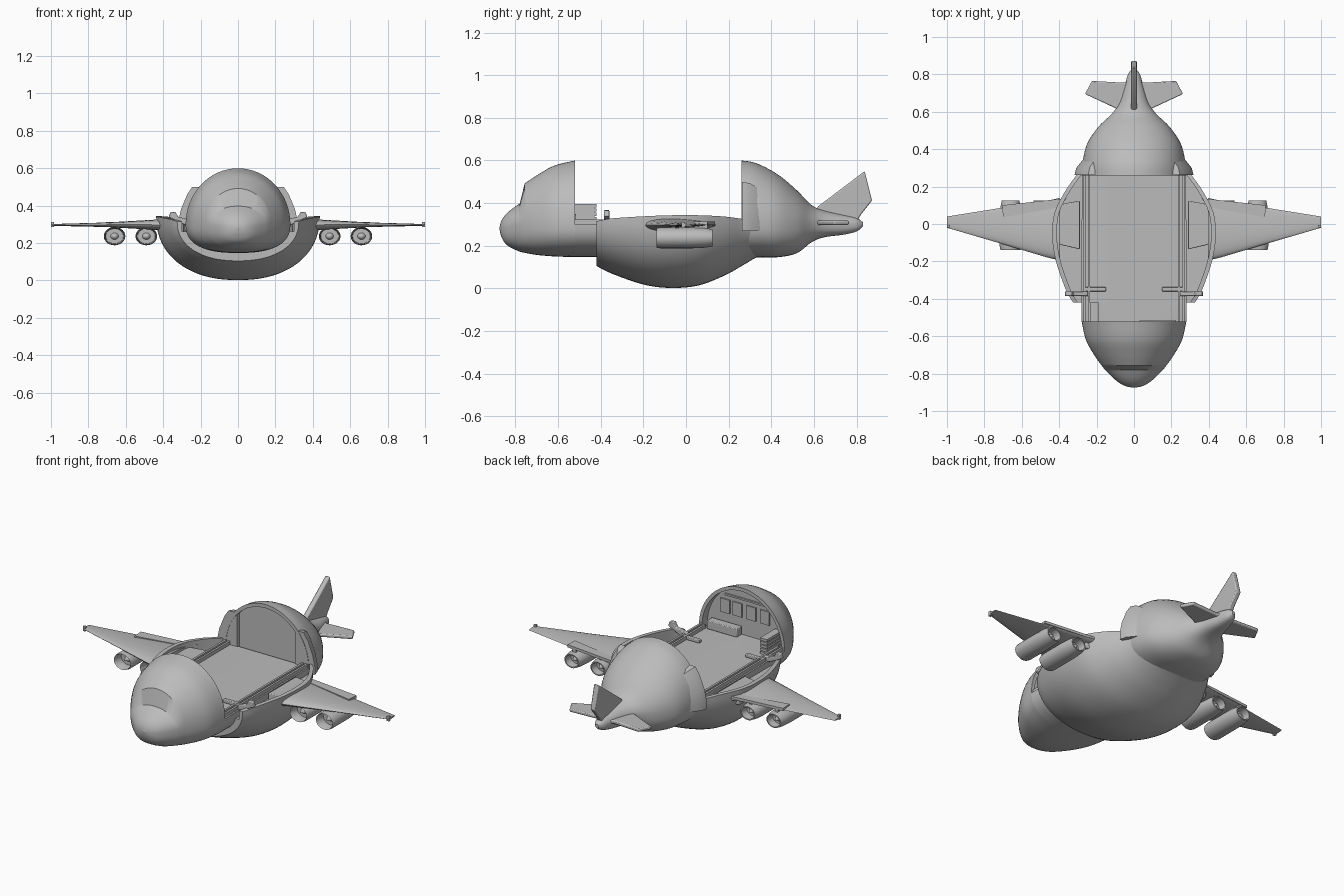
import bpy, bmesh, math
from mathutils import Vector

cube = bpy.data.objects.get("Cube")
if cube:
    bpy.data.objects.remove(cube)

grey = bpy.data.materials.new("plain_grey")
grey.use_nodes = True
grey.diffuse_color = (0.5, 0.5, 0.5, 1)
grey.node_tree.nodes["Principled BSDF"].inputs["Base Color"].default_value = (0.5, 0.5, 0.5, 1)


def finish(name, bm, bevel=0):
    bmesh.ops.recalc_face_normals(bm, faces=bm.faces)
    mesh = bpy.data.meshes.new(name)
    bm.to_mesh(mesh)
    bm.free()
    obj = bpy.data.objects.new(name, mesh)
    bpy.context.collection.objects.link(obj)
    mesh.materials.append(grey)
    bpy.ops.object.select_all(action='DESELECT')
    obj.select_set(True)
    bpy.context.view_layer.objects.active = obj
    bpy.ops.object.shade_smooth_by_angle(angle=math.radians(35))
    if bevel:
        mod = obj.modifiers.new("soft_edges", 'BEVEL')
        mod.width = bevel
        mod.segments = 2
    return obj


def loft(name, rings, bevel=0):
    """Skin a list of closed rings and cap both ends."""
    bm = bmesh.new()
    loops = [[bm.verts.new(p) for p in ring] for ring in rings]
    n = len(loops[0])
    for a, b in zip(loops, loops[1:]):
        for i in range(n):
            j = (i + 1) % n
            bm.faces.new((a[i], a[j], b[j], b[i]))
    bm.faces.new(loops[0])
    bm.faces.new(loops[-1])
    return finish(name, bm, bevel)


def prism(name, outline, axis, lo, hi, bevel=0):
    """Extrude a 2D outline along one axis."""
    def ring(t):
        return [Vector(p[:axis] + (t,) + p[axis:]) for p in outline]
    return loft(name, [ring(lo), ring(hi)], bevel)


def box(name, x, y, z, bevel=0):
    return prism(name, [(x[0], y[0]), (x[1], y[0]), (x[1], y[1]), (x[0], y[1])], 2, z[0], z[1], bevel)


def smooth(stations, steps=5):
    """Catmull-Rom interpolation between stations."""
    pts = [stations[0]] + stations + [stations[-1]]
    out = []
    for a, b, c, d in zip(pts, pts[1:], pts[2:], pts[3:]):
        for k in range(steps):
            t = k / steps
            out.append([q + t / 2 * (r - p + t * (2*p - 5*q + 4*r - s + t * (3*(q - r) + s - p)))
                        for p, q, r, s in zip(a, b, c, d)])
    return out + [list(stations[-1])]


def power(v, e):
    return math.copysign(abs(v) ** e, v)


def body_ring(y, w, top, bot, mid, n=64):
    """Round above the middle, flatter below it."""
    ring = []
    for i in range(n):
        c, s = math.cos(math.tau * i / n), math.sin(math.tau * i / n)
        e = 1 if s >= 0 else 0.8
        ring.append(Vector((w * power(c, e), y, mid + (top - mid if s >= 0 else mid - bot) * power(s, e))))
    return ring


def recessed(ring, depth, mid):
    """Rim and set-back bulkhead rings behind an open shell."""
    rim = [Vector((p.x * 0.93, p.y, mid + (p.z - mid) * 0.93)) for p in ring]
    return [[p + Vector((0, depth, 0)) for p in rim], rim]


# Nose: rounded snout stepping up through a slanted windscreen to the crown
snout = [body_ring(*s) for s in smooth([
    (-.875, .004, .285, .279, .282), (-.868, .042, .313, .247, .282), (-.85, .078, .342, .213, .285),
    (-.82, .115, .37, .19, .292), (-.78, .155, .398, .172, .30)])]
crown = [body_ring(*s) for s in smooth([
    (-.757, .173, .492, .167, .30), (-.70, .213, .53, .157, .30),
    (-.62, .257, .575, .15, .30), (-.52, .28, .60, .147, .30)])]
loft("nose", snout + crown + recessed(crown[-1], -.05, .30)[::-1])

# Tail body with a bulkhead behind the front rim
tail = [body_ring(*s) for s in smooth([
    (.26, .28, .60, .147, .30), (.33, .275, .587, .146, .30), (.43, .25, .535, .146, .30),
    (.52, .19, .46, .165, .30), (.59, .118, .39, .217, .30), (.65, .078, .365, .24, .30),
    (.74, .05, .345, .252, .30), (.80, .032, .332, .267, .30), (.83, .01, .31, .29, .30)])]
loft("tail_body", recessed(tail[0], .02, .30) + tail)

# Lower fuselage, whose flat top is the cabin floor
loft("cabin_floor", [body_ring(y, w, .301, bot, .30) for y, w, bot in (
    (-.565, .25, .17), (-.521, .25, .17), (-.52, .28, .147), (-.42, .28, .147), (.27, .279, .148))])


# Belly hull: one U-shaped section with a raised rim and an inner ledge
def hull_ring(y, w, bot, rim):
    n, ledge = 40, .262
    ring = []
    for i in range(n + 1):
        a = math.pi * i / n
        ring.append(Vector((-w * power(math.cos(a), .9), y, rim - (rim - bot) * power(math.sin(a), .9))))
    inner = max(w - .025, .01)
    return ring + [Vector((x, y, z)) for x, z in
                   ((inner, rim), (inner, ledge), (-inner, ledge), (-inner, rim))]


loft("belly_hull", [hull_ring(*s) for s in smooth([
    (-.42, .325, .105, .315), (-.35, .365, .07, .328), (-.2, .417, .018, .338), (-.07, .437, .002, .343),
    (.06, .425, .014, .343), (.18, .365, .06, .337), (.27, .302, .11, .325), (.34, .265, .15, .315),
    (.42, .22, .18, .30)])])


# Wing cross-section between leading and trailing edges
def wing_ring(x, lead, trail, z, thick):
    ring = []
    for i in range(24):
        a = math.tau * i / 24
        t = (1 - math.cos(a)) / 2
        ring.append(Vector((x, lead + (trail - lead) * t, z + thick * math.sin(a) * (1 - .55 * t))))
    return ring


for side, s in (("left", 1), ("right", -1)):
    def span(lo, hi):
        return sorted((s * lo, s * hi))

    # Main wing, flap, carry-through box and tip light
    loft(side + "_wing", [wing_ring(s * x, *r) for x, *r in (
        (.395, -.195, .14, .297, .042), (.46, -.18, .125, .298, .034),
        (.70, -.108, .088, .298, .016), (1.0, -.02, .04, .297, .006))])
    prism(side + "_flap", [(s * x, y) for x, y in ((.40, .09), (.70, .035), (.705, .10), (.36, .138))],
          2, .298, .314)
    prism(side + "_wing_box", [(s * x, y) for x, y in ((.29, -.135), (.42, -.105), (.42, .10), (.29, .125))],
          2, .255, .306, .005)
    box(side + "_tip_light", span(.985, 1.0), (-.02, -.005), (.285, .312))

    # Hollow, slightly wide engine nacelles with a central cone, on pylons
    for place, x in (("inner", .49), ("outer", .66)):
        bm = bmesh.new()
        profile = [(.0, -.12), (.018, -.08), (.04, -.08), (.042, -.13), (.046, -.138), (.049, -.12),
                   (.049, .03), (.046, .09), (.04, .125), (.034, .125), (.031, .08), (.016, .08), (.0, .115)]
        verts = [bm.verts.new((r, y, .237)) for r, y in profile]
        edges = [bm.edges.new(p) for p in zip(verts, verts[1:])]
        bmesh.ops.spin(bm, geom=verts + edges, cent=(0, 0, .237), axis=(0, 1, 0),
                       angle=math.tau, steps=28)
        bmesh.ops.remove_doubles(bm, verts=bm.verts, dist=.0005)
        for v in bm.verts:
            v.co.x = v.co.x * 1.18 + s * x
        finish(f"{side}_{place}_engine", bm)
        box(f"{side}_{place}_pylon", span(x - .01, x + .01), (-.09, .10), (.275, .30))

    # Tailplane
    prism(side + "_tailplane", [(s * x, y) for x, y in
          ((.02, .59), (.09, .615), (.262, .695), (.225, .765), (.05, .755), (.02, .78))],
          2, .298, .318, .006)

    # Cabin rails and hinged arms
    for part, x in (("inner", .235), ("outer", .259)):
        box(f"{side}_{part}_rail", span(x, x + .012), (-.52, .27), (.29, .322))
    box(side + "_cross_bar", span(.15, .27), (-.36, -.338), (.30, .32), .004)
    prism(side + "_arm", [(s * x, z) for x, z in
          ((.24, .30), (.29, .30), (.37, .338), (.362, .365), (.335, .368), (.32, .34), (.25, .325))],
          1, -.385, -.36, .004)

    # Shoulder fairing blending back into the tail body
    shoulder = [(.19, .27), (.19, .50), (.245, .50), (.272, .46), (.305, .38), (.318, .32), (.318, .27)]
    loft(side + "_shoulder", [[Vector((s * x * k, y, .27 + (z - .27) * k)) for x, z in shoulder]
                              for y, k in ((.262, 1), (.30, .97), (.36, .82))])

# Upright fin, swept back
prism("tail_fin", [(.59, .35), (.62, .385), (.838, .55), (.873, .412), (.82, .345), (.80, .31)],
      0, -.015, .015, .006)

# Cabin steps, bench and bulkhead panels behind the nose
for i in range(5):
    box(f"step_{i + 1}", (-.235, -.19), (-.56, -.42), (.30 + i * .02, .315 + i * .02))
box("step_core", (-.23, -.195), (-.56, -.43), (.30, .395))
box("bench", (.03, .225), (-.565, -.515), (.30, .35), .004)
for i, x in enumerate((-.12, -.03, .06, .14)):
    box(f"bulkhead_panel_{i + 1}", (x - .03, x + .03), (-.571, -.562), (.40, .48))
box("bulkhead_beam", (-.14, .14), (-.571, -.56), (.505, .515))
